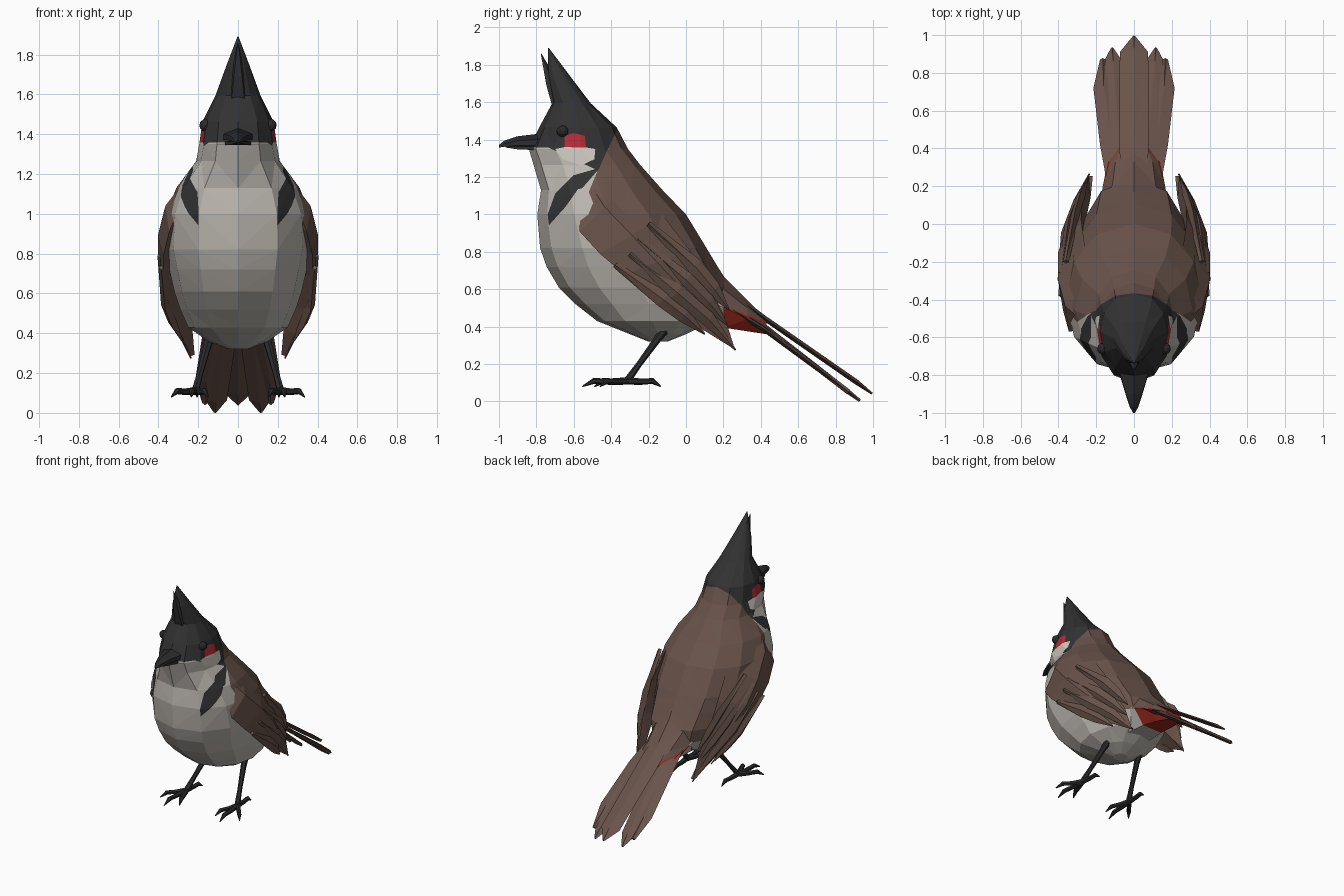
import bpy, bmesh, math
from mathutils import Vector
from mathutils.bvhtree import BVHTree

cube = bpy.data.objects.get("Cube")
if cube:
    bpy.data.objects.remove(cube, do_unlink=True)


def material(name, rgb):
    m = bpy.data.materials.new(name)
    m.use_nodes = True
    m.diffuse_color = (*rgb, 1)
    bsdf = next(n for n in m.node_tree.nodes if n.type == 'BSDF_PRINCIPLED')
    bsdf.inputs["Base Color"].default_value = (*rgb, 1)
    bsdf.inputs["Roughness"].default_value = 0.9
    return m


CREAM, BROWN, BLACK, RED, RUST, WHITE, HORN = range(7)
MATS = [material("belly cream", (.50, .47, .43)),
        material("feather brown", (.14, .086, .068)),
        material("cap black", (.032, .032, .033)),
        material("ear red", (.48, .025, .035)),
        material("vent red", (.38, .025, .015)),
        material("cheek white", (.62, .59, .53)),
        material("horn black", (.024, .024, .026))]


def loft(rings, color):
    """Skin closed rings of equal size into a capped triangle mesh."""
    bm = bmesh.new()
    rows = [[bm.verts.new(p) for p in r] for r in rings]
    n = len(rows[0])
    for a, b in zip(rows, rows[1:]):
        for i in range(n):
            j = (i + 1) % n
            bm.faces.new((a[i], a[j], b[j], b[i]))
    bm.faces.new(rows[0][::-1])
    bm.faces.new(rows[-1])
    bmesh.ops.recalc_face_normals(bm, faces=bm.faces)
    bmesh.ops.triangulate(bm, faces=bm.faces)
    for f in bm.faces:
        f.material_index = color
    return bm


def finish(name, bm):
    me = bpy.data.meshes.new(name)
    bm.to_mesh(me)
    bm.free()
    for m in MATS:
        me.materials.append(m)
    ob = bpy.data.objects.new(name, me)
    bpy.context.collection.objects.link(ob)
    return ob


def paint(bm, poly, color):
    """Cut a convex counter-clockwise (y, z) outline through the sides and colour it."""
    tests = []

    def inside(f):
        c = f.calc_center_median()
        return all((c - co).dot(no) > 0 for co, no in tests)

    for (y0, z0), (y1, z1) in zip(poly, poly[1:] + poly[:1]):
        co, no = Vector((0, y0, z0)), Vector((0, z0 - z1, y1 - y0)).normalized()
        faces = [f for f in bm.faces if inside(f)]
        geom = {e for f in faces for e in (*f.verts, *f.edges, f)}
        bmesh.ops.bisect_plane(bm, geom=list(geom), dist=1e-5, plane_co=co, plane_no=no)
        tests.append((co, no))
    for f in bm.faces:
        if inside(f):
            f.material_index = color


def tube(name, pts, radii, color, sides=6):
    pts = [Vector(p) for p in pts]
    rings = []
    for i, (p, r) in enumerate(zip(pts, radii)):
        d = (pts[min(i + 1, len(pts) - 1)] - pts[max(i - 1, 0)]).normalized()
        u = d.cross(Vector((1, 0, 0))).normalized()
        v = d.cross(u)
        rings.append([p + r * (u * math.cos(a) + v * math.sin(a))
                      for a in (math.tau * k / sides for k in range(sides))])
    return finish(name, loft(rings, color))


def blade(name, pts, widths, side, thick, color):
    """Flat feather with a diamond section."""
    pts, side = [Vector(p) for p in pts], Vector(side).normalized()
    rings = []
    for i, (p, w) in enumerate(zip(pts, widths)):
        d = pts[min(i + 1, len(pts) - 1)] - pts[max(i - 1, 0)]
        n = d.cross(side).normalized() * min(thick, w)
        rings.append([p + side * w, p + n, p - side * w, p - n])
    return finish(name, loft(rings, color))


def flip(pts, s):
    return [(s * x, y, z) for x, y, z in pts]


# Body, head and crest: height, front, back, half width, widest depth
SLICES = [(.32, -.20, -.10, .05, -.15), (.36, -.30, .0, .15, -.15),
          (.43, -.475, .14, .25, -.18), (.52, -.59, .24, .29, -.2),
          (.61, -.68, .24, .32, -.25), (.72, -.745, .17, .345, -.3),
          (.82, -.78, .11, .367, -.33), (1.0, -.795, 0, .36, -.4),
          (1.13, -.775, -.125, .31, -.46), (1.265, -.815, -.245, .21, -.5),
          (1.35, -.84, -.31, .195, -.56), (1.465, -.785, -.37, .178, -.57),
          (1.595, -.715, -.51, .113, -.6), (1.74, -.74, -.62, .06, -.68),
          (1.89, -.738, -.733, .003, -.735)]


def slice_ring(z, front, back, w, mid, sides=12):
    ring = []
    for k in range(sides):
        a = math.tau * k / sides
        s, c = math.sin(a), math.cos(a)
        x = w * math.copysign(abs(s) ** .88, s)
        ring.append((x, mid + c * ((mid - front) if c < 0 else (back - mid)), z))
    return ring


body = loft([slice_ring(*s) for s in SLICES], CREAM)
tree = BVHTree.FromBMesh(body)
PATCHES = [
    # mantle
    ([(-.36, 1.47), (-.47, 1.24), (-.52, 1.12), (-.45, .95), (-.2, .75),
      (.1, .52), (.5, .5), (.5, 1.47)], BROWN),
    # cap and moustache
    ([(-.95, 1.36), (-.415, 1.355), (-.36, 1.47), (-.3, 1.95), (-.95, 1.95)], BLACK),
    ([(-.74, 1.36), (-.47, 1.235), (-.415, 1.356)], BLACK),
    # breast band
    ([(-.46, 1.25), (-.60, 1.21), (-.70, 1.11), (-.555, 1.14)], BLACK),
    ([(-.70, 1.11), (-.74, 1.0), (-.73, .92), (-.645, 1.04), (-.555, 1.14)], BLACK),
    # cheek and ear
    ([(-.70, 1.35), (-.66, 1.295), (-.56, 1.262), (-.49, 1.295), (-.485, 1.35),
      (-.6, 1.37)], WHITE),
    ([(-.65, 1.36), (-.535, 1.358), (-.54, 1.42), (-.6, 1.435), (-.65, 1.42)], RED)]
for outline, colour in PATCHES:
    paint(body, outline, colour)
finish("body", body)

# Forward crest feather
tube("crest_feather", [(0, -.66, 1.56), (0, -.72, 1.70), (0, -.775, 1.86)],
     [.06, .035, .002], BLACK, 5)

# Rump: depth, bottom, top, half width
rump = []
for y, lo, hi, w in [(0, .40, .85, .2), (.2, .395, .67, .165), (.33, .375, .54, .14),
                     (.43, .36, .44, .08)]:
    h = hi - lo
    rump.append([(0, y, hi), (w * .7, y, lo + h * .75), (w, y, lo + h * .4),
                 (w * .5, y, lo), (-w * .5, y, lo), (-w, y, lo + h * .4),
                 (-w * .7, y, lo + h * .75)])
rump = loft(rump, CREAM)
paint(rump, [(.2, .2), (.6, .2), (.6, .9), (.2, .9)], RUST)
paint(rump, [(-.1, .62), (.2, .51), (.5, .36), (.5, 1), (-.1, 1)][1:] + [(-.1, .62)], BROWN)
finish("rump", rump)

# Beak, upper and lower halves: depth, half width, top, bottom
for name, rows in (
        ("upper_beak", [(-.70, .10, 1.45, 1.37), (-.80, .075, 1.43, 1.37),
                        (-.90, .045, 1.418, 1.37), (-.97, .022, 1.395, 1.362),
                        (-1.0, .005, 1.372, 1.358)]),
        ("lower_beak", [(-.72, .09, 1.385, 1.35), (-.82, .065, 1.38, 1.345),
                        (-.90, .035, 1.378, 1.348), (-.965, .006, 1.37, 1.358)])):
    finish(name, loft([[(-w, y, lo), (-w * .95, y, (lo + hi) / 2), (0, y, hi),
                        (w * .95, y, (lo + hi) / 2), (w, y, lo)]
                       for y, w, hi, lo in rows], HORN))

# Wing: upper edge, lower edge (x, y, z) and outermost x
WING = [((.19, -.47, 1.23), (.27, -.56, 1.10), .27),
        ((.22, -.30, 1.17), (.345, -.57, .91), .365),
        ((.26, -.12, .99), (.375, -.46, .79), .403),
        ((.28, .02, .81), (.375, -.33, .68), .403),
        ((.275, .12, .62), (.34, -.08, .50), .345),
        ((.25, .20, .47), (.285, .08, .39), .287),
        ((.24, .255, .30), (.238, .25, .285), .242)]
PLUMES = [[(.385, -.38, .73), (.365, -.12, .545), (.33, -.01, .46), (.28, .10, .36)],
          [(.39, -.30, .79), (.365, -.05, .585), (.30, .12, .44), (.237, .265, .275)],
          [(.385, -.26, .87), (.345, .0, .65), (.30, .12, .53), (.25, .22, .41)],
          [(.36, -.20, .95), (.31, .05, .72), (.28, .15, .60), (.25, .23, .49)]]

for s, side in ((1, "left"), (-1, "right")):
    rings = []
    for up, lo, x in WING:
        mid = (Vector(up) + Vector(lo)) / 2
        rings.append(flip([up, (x, mid.y, mid.z), lo,
                           (min(up[0], lo[0]) - .02, mid.y, mid.z)], s))
    finish(side + "_wing", loft(rings, BROWN))
    for i, p in enumerate(PLUMES):
        blade(f"{side}_wing_feather_{i + 1}", flip(p, s), [.015, .045, .04, .004],
              (0, .65, .75), .022, BROWN)

    # Tail feathers on this side
    blade(side + "_inner_tail_feather",
          flip([(.05, .2, .54), (.075, .42, .40), (.11, .85, .065), (.115, .93, .004)], s),
          [.05, .07, .055, .008], (1, 0, 0), .014, BROWN)
    blade(side + "_outer_tail_feather",
          flip([(.08, .2, .52), (.12, .42, .385), (.16, .72, .165), (.165, .87, .05)], s),
          [.06, .06, .055, .015], (1, 0, 0), .014, BROWN)

    # Eye seated on the head surface
    hit = tree.ray_cast(Vector((s, -.66, 1.445)), Vector((-s, 0, 0)))[0]
    bm = bmesh.new()
    bmesh.ops.create_icosphere(bm, subdivisions=2, radius=.032)
    bmesh.ops.translate(bm, verts=bm.verts, vec=hit)
    for f in bm.faces:
        f.material_index = HORN
    finish(side + "_eye", bm)

    # Leg and toes
    tube(side + "_leg", flip([(.13, -.08, .43), (.155, -.155, .33), (.19, -.25, .20),
                              (.215, -.315, .11)], s), [.03, .02, .016, .02], HORN)
    for toe, x, y in (("inner", .15, -.49), ("middle", .235, -.555),
                      ("outer", .335, -.46), ("back", .205, -.135)):
        a, tip = Vector((.217, -.31, .11)), Vector((x, y, .08))
        tube(f"{side}_{toe}_toe",
             flip([a, a.lerp(tip, .4) + Vector((0, 0, .008)),
                   a.lerp(tip, .75) + Vector((0, 0, .022)), tip], s),
             [.02, .017, .016, .003], HORN)

# Central tail feather
blade("central_tail_feather", [(0, .2, .61), (0, .42, .445), (0, .91, .105), (0, .995, .042)],
      [.06, .08, .075, .006], (1, 0, 0), .014, BROWN)
